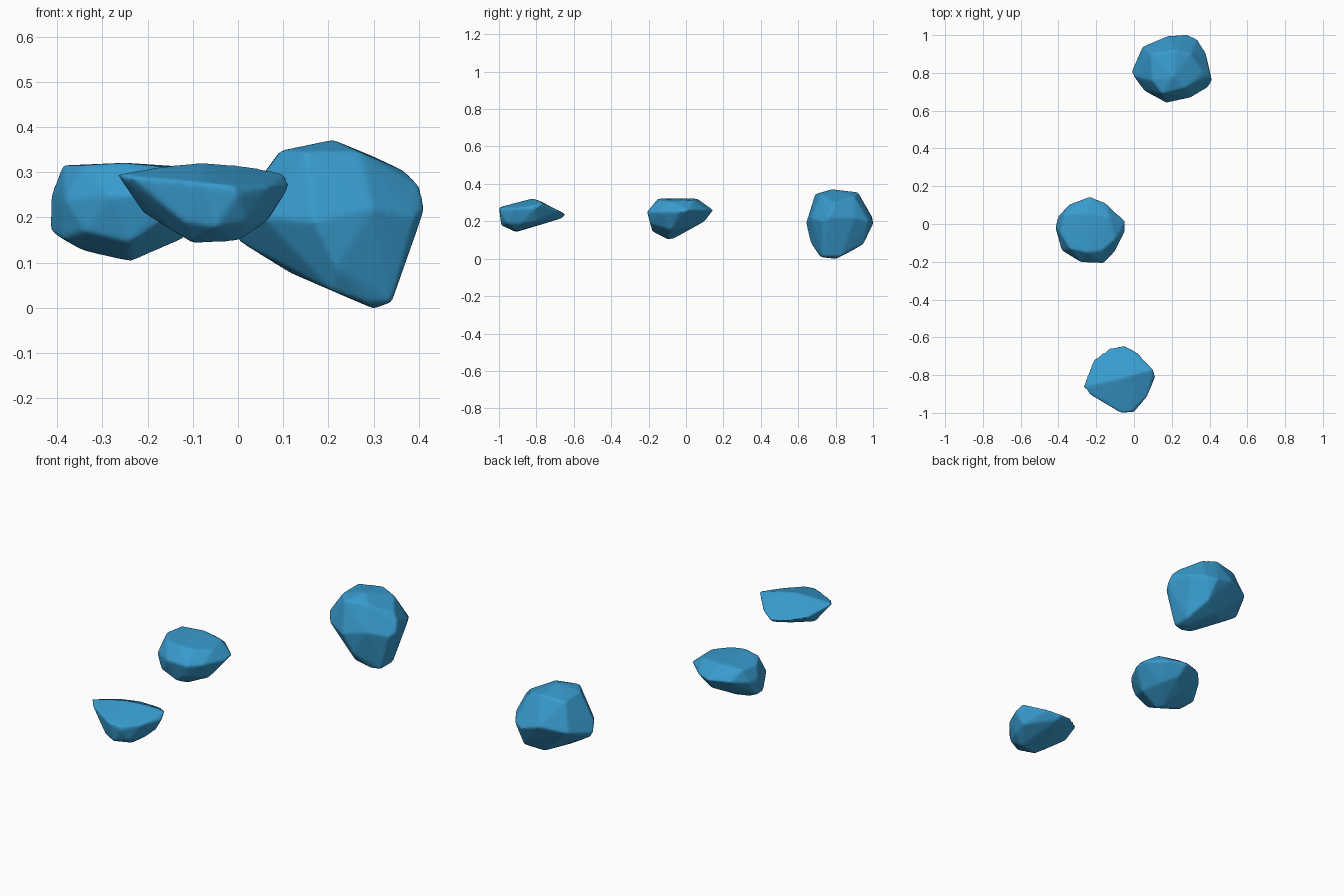
import bpy, bmesh

blue = bpy.data.materials.new("blue_stone")
blue.diffuse_color = (0.04, 0.33, 0.62, 1)


def rock(name, *rings):
    """Wrap a few corner points in a hull, then soften its edges."""
    bm = bmesh.new()
    for ring in rings:
        for p in ring:
            bm.verts.new(p)
    res = bmesh.ops.convex_hull(bm, input=bm.verts[:])
    loose = [v for v in bm.verts if not v.link_faces]
    bmesh.ops.delete(bm, geom=loose, context='VERTS')
    bmesh.ops.recalc_face_normals(bm, faces=bm.faces[:])
    me = bpy.data.meshes.new(name)
    bm.to_mesh(me)
    bm.free()
    me.materials.append(blue)
    ob = bpy.data.objects.new(name, me)
    bpy.context.collection.objects.link(ob)
    bpy.context.view_layer.objects.active = ob
    ob.select_set(True)
    m = ob.modifiers.new("fine_skin", 'REMESH')
    m.mode = 'VOXEL'
    m.voxel_size = 0.007
    m.use_smooth_shade = True
    s = ob.modifiers.new("worn_edges", 'SMOOTH')
    s.factor = 0.5
    s.iterations = 5
    return ob


# Tall boulder at the back: crown, waist, underside
rock("large_rock",
     [(.095, .76, .348), (.09, .9, .343), (.21, .78, .372), (.22, .92, .355),
      (.27, .72, .345), (.3, .9, .335), (.37, .8, .302), (.15, .69, .345)],
     [(-.012, .81, .17), (0, .78, .22), (.055, .705, .2), (.045, .94, .2),
      (.18, .997, .22), (.28, 1.003, .19), (.335, .977, .2), (.38, .905, .22),
      (.413, .76, .22), (.392, .725, .2), (.3, .67, .22), (.17, .642, .19),
      (.402, .78, .27)],
     [(.3, .8, -.002), (.34, .73, .013), (.34, .83, .013), (.29, .72, .008),
      (.21, .7, .037), (.22, .665, .09), (.21, .9, .05), (.11, .8, .08),
      (.3, .95, .08), (0, .81, .148), (.36, .85, .1)])

# Flat-topped rock in the middle
rock("middle_rock",
     [(-.388, -.05, .315), (-.37, .05, .315), (-.25, .06, .321),
      (-.25, -.15, .321), (-.13, .04, .313), (-.1, -.08, .306),
      (-.34, -.13, .316), (-.17, -.14, .313)],
     [(-.413, -.02, .25), (-.402, .04, .25), (-.34, .107, .26),
      (-.235, .146, .26), (-.15, .112, .26), (-.047, .015, .26),
      (-.047, -.04, .25), (-.1, -.145, .25), (-.16, -.208, .25),
      (-.28, -.203, .25), (-.382, -.14, .24)],
     [(-.415, -.02, .17), (-.39, -.1, .153), (-.25, -.07, .106),
      (-.235, -.1, .103), (-.12, -.08, .153), (-.34, -.06, .125),
      (-.24, -.18, .145), (-.3, .03, .163), (-.16, .02, .17),
      (-.17, -.19, .19), (-.34, -.16, .17), (-.22, .1, .2)])

# Thin wedge-shaped rock at the front
rock("front_rock",
     [(-.268, -.86, .295), (-.175, -.84, .312), (-.08, -.82, .322),
      (.02, -.79, .313), (.102, -.77, .297), (-.23, -.78, .27),
      (-.215, -.72, .26), (-.13, -.657, .245), (-.05, -.641, .235),
      (.015, -.677, .255)],
     [(.114, -.81, .27), (.072, -.91, .27), (-.01, -.995, .27),
      (-.07, -1.0, .275), (-.165, -.943, .285), (-.238, -.9, .29),
      (0, -.995, .25)],
     [(.07, -.8, .2), (.06, -.88, .188), (0, -.9, .148), (-.1, -.91, .142),
      (-.05, -.988, .178), (-.135, -.88, .163), (-.21, -.8, .21),
      (-.12, -.96, .19), (-.05, -.667, .215), (-.13, -.7, .22),
      (0, -.72, .21), (.02, -.96, .19), (-.1, -.8, .175)])
